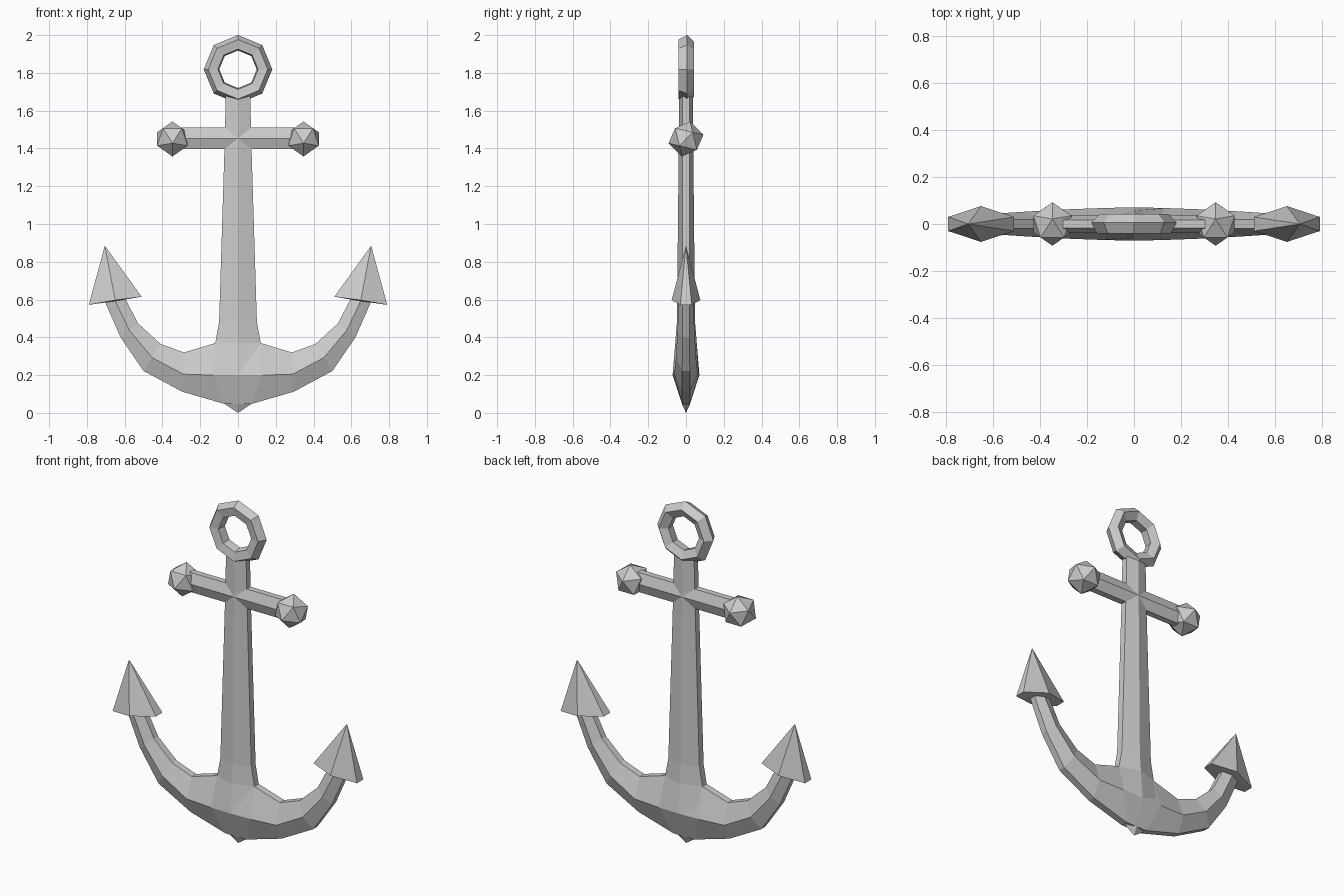
import bpy, bmesh
from math import sin, cos, pi, radians
from mathutils import Matrix, Vector

if "Cube" in bpy.data.objects:
    bpy.data.objects.remove(bpy.data.objects["Cube"])


def finish(name, bm, mirror=False):
    bmesh.ops.remove_doubles(bm, verts=bm.verts, dist=0.0005)
    bmesh.ops.recalc_face_normals(bm, faces=bm.faces)
    me = bpy.data.meshes.new(name)
    bm.to_mesh(me)
    bm.free()
    ob = bpy.data.objects.new(name, me)
    bpy.context.collection.objects.link(ob)
    if mirror:
        ob.modifiers.new("Mirror", 'MIRROR').use_mirror_merge = True
    return ob


def hexagon(a, m, b, ye, ym):
    """Flattened hexagon: two narrow edges (a, b) and a ridge line (m), as x,z points."""
    pts = [(a, -ye), (a, ye), (m, ym), (b, ye), (b, -ye), (m, -ym)]
    return [Vector((p[0], y, p[1])) for p, y in pts]


def loft(name, sections, closed=False, caps=(False, False), mirror=False):
    bm = bmesh.new()
    rings = [[bm.verts.new(p) for p in s] for s in sections]
    pairs = list(zip(rings, rings[1:])) + ([(rings[-1], rings[0])] if closed else [])
    n = len(rings[0])
    for r, s in pairs:
        for i in range(n):
            j = (i + 1) % n
            bm.faces.new((r[i], r[j], s[j], s[i]))
    for ring, cap in zip((rings[0], rings[-1]), caps):
        if cap:
            bm.faces.new(ring)
    return finish(name, bm, mirror)


# shank: z, half width, edge half depth, ridge half depth
shank = [(1.68, 0.065, 0.018, 0.036), (1.45, 0.07, 0.018, 0.038),
         (0.48, 0.10, 0.02, 0.048), (0.37, 0.12, 0.02, 0.057), (0.20, 0.13, 0.067, 0.071)]
loft("shank", [hexagon((-w, z), (0, z), (w, z), e, m) for z, w, e, m in shank],
     caps=(True, True))

# crossbar
loft("crossbar", [hexagon((x, 1.51), (x, 1.453), (x, 1.396), 0.018, 0.038)
                  for x in (-0.33, 0.33)], caps=(True, True))

# curved arms ending in pointed flukes: inner, ridge and outer points
tip = (0.705, 0.885)
arms = [((0, 0.37), (0, 0.20), (0, 0.045), 0.02, 0.071),
        ((0.12, 0.37), (0.13, 0.20), (0.07, 0.047), 0.02, 0.068),
        ((0.285, 0.32), (0.29, 0.205), (0.295, 0.112), 0.02, 0.062),
        ((0.41, 0.365), (0.455, 0.293), (0.50, 0.222), 0.02, 0.053),
        ((0.53, 0.475), (0.575, 0.437), (0.622, 0.40), 0.019, 0.045),
        ((0.597, 0.605), (0.65, 0.592), (0.703, 0.585), 0.018, 0.038),
        ((0.51, 0.615), (0.65, 0.597), (0.79, 0.572), 0.03, 0.076),
        (tip, tip, tip, 0, 0)]
loft("arm_and_fluke", [hexagon(*s) for s in arms], mirror=True)

# pointed foot under the crown
bm = bmesh.new()
bmesh.ops.create_cone(bm, cap_ends=True, segments=4, radius1=0, radius2=1, depth=0.047,
                      matrix=Matrix.Translation((0, 0, 0.0235))
                      @ Matrix.Diagonal((0.07, 0.022, 1, 1)))
# align the four corners with the axes
if max(v.co.x for v in bm.verts) < 0.06:
    bmesh.ops.scale(bm, vec=(1.414, 1.414, 1), verts=bm.verts)
finish("crown_foot", bm)

# ball ends of the crossbar
for side, x in (("left", -0.347), ("right", 0.347)):
    bm = bmesh.new()
    bmesh.ops.create_icosphere(bm, subdivisions=1, radius=0.095,
                               matrix=Matrix.Translation((x, 0, 1.45))
                               @ Matrix.Rotation(radians(-13), 4, 'X')
                               @ Matrix.Rotation(radians(90), 4, 'Z'))
    finish("ball_" + side, bm)

# eight-sided ring with a five-sided section
ring = []
for i in range(8):
    t = i * pi / 4
    sec = []
    for k in range(5):
        a = radians(8 + 72 * k)
        r = 0.138 + 0.044 * cos(a)
        sec.append(Vector((r * sin(t), 0.044 * sin(a), 1.819 + r * cos(t))))
    ring.append(sec)
loft("ring", ring, closed=True)
